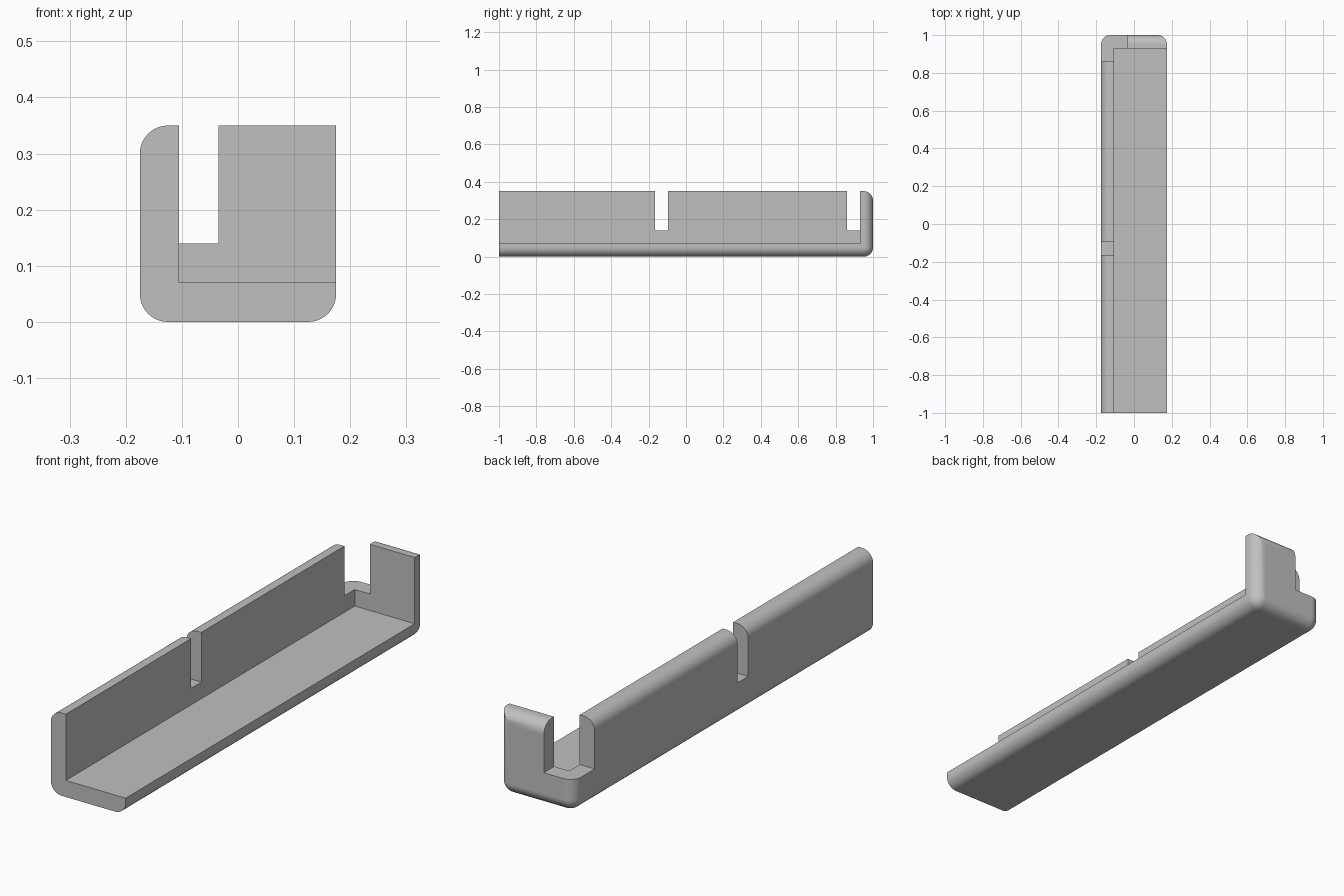
import bpy
import bmesh
import math

cube = bpy.data.objects.get("Cube")
if cube:
    bpy.data.objects.remove(cube, do_unlink=True)

HALF, LENGTH, HEIGHT = 0.175, 1.0, 0.35
WALL, SLOT, SLOT_Z, RADIUS = 0.07, 0.07, 0.14, 0.05
INNER_X, INNER_Y = -HALF + WALL, LENGTH - WALL
FAR = 1.5


def box(name, low, high):
    """Axis-aligned box between two corners."""
    bm = bmesh.new()
    bmesh.ops.create_cube(bm, size=1)
    for v in bm.verts:
        v.co = [h if c > 0 else l for c, l, h in zip(v.co, low, high)]
    mesh = bpy.data.meshes.new(name)
    bm.to_mesh(mesh)
    bm.free()
    obj = bpy.data.objects.new(name, mesh)
    bpy.context.collection.objects.link(obj)
    return obj


# Outer block
tray = box("corner_tray", (-HALF, -LENGTH, 0), (HALF, LENGTH, HEIGHT))

# Round every outer edge except the front ones and the open top right one
bm = bmesh.new()
bm.from_mesh(tray.data)


def is_rounded(edge):
    mid = (edge.verts[0].co + edge.verts[1].co) / 2
    front = mid.y < -LENGTH + 0.01
    open_top = mid.x > HALF - 0.01 and mid.z > HEIGHT - 0.01
    return not front and not open_top


bmesh.ops.bevel(bm, geom=[e for e in bm.edges if is_rounded(e)], offset=RADIUS,
                offset_type='OFFSET', segments=10, profile=0.5,
                affect='EDGES', clamp_overlap=True)
bm.to_mesh(tray.data)
bm.free()

# Hollow interior, side slot and corner gap
cutters = [
    box("interior_cutter", (INNER_X, -FAR, WALL), (FAR, INNER_Y, FAR)),
    box("slot_cutter", (-FAR, -0.165, SLOT_Z), (0, -0.165 + SLOT, FAR)),
    box("corner_cutter", (-FAR, INNER_Y - SLOT, SLOT_Z),
        (INNER_X + SLOT, FAR, FAR)),
]
bpy.context.view_layer.objects.active = tray
for cutter in cutters:
    cutter.hide_render = True
    mod = tray.modifiers.new("cut", 'BOOLEAN')
    mod.operation = 'DIFFERENCE'
    mod.solver = 'EXACT'
    mod.object = cutter
    bpy.ops.object.modifier_apply(modifier=mod.name)
    bpy.data.objects.remove(cutter, do_unlink=True)

# Plain grey material
grey = bpy.data.materials.new("light_grey")
grey.use_nodes = True
color = (0.53, 0.53, 0.53, 1)
grey.diffuse_color = color
grey.node_tree.nodes["Principled BSDF"].inputs["Base Color"].default_value = color
tray.data.materials.clear()
tray.data.materials.append(grey)

# Smooth fillets, crisp cut edges
bpy.ops.object.select_all(action='DESELECT')
tray.select_set(True)
bpy.ops.object.shade_smooth_by_angle(angle=math.radians(30))
normals = tray.modifiers.new("even_normals", 'WEIGHTED_NORMAL')
normals.keep_sharp = True
